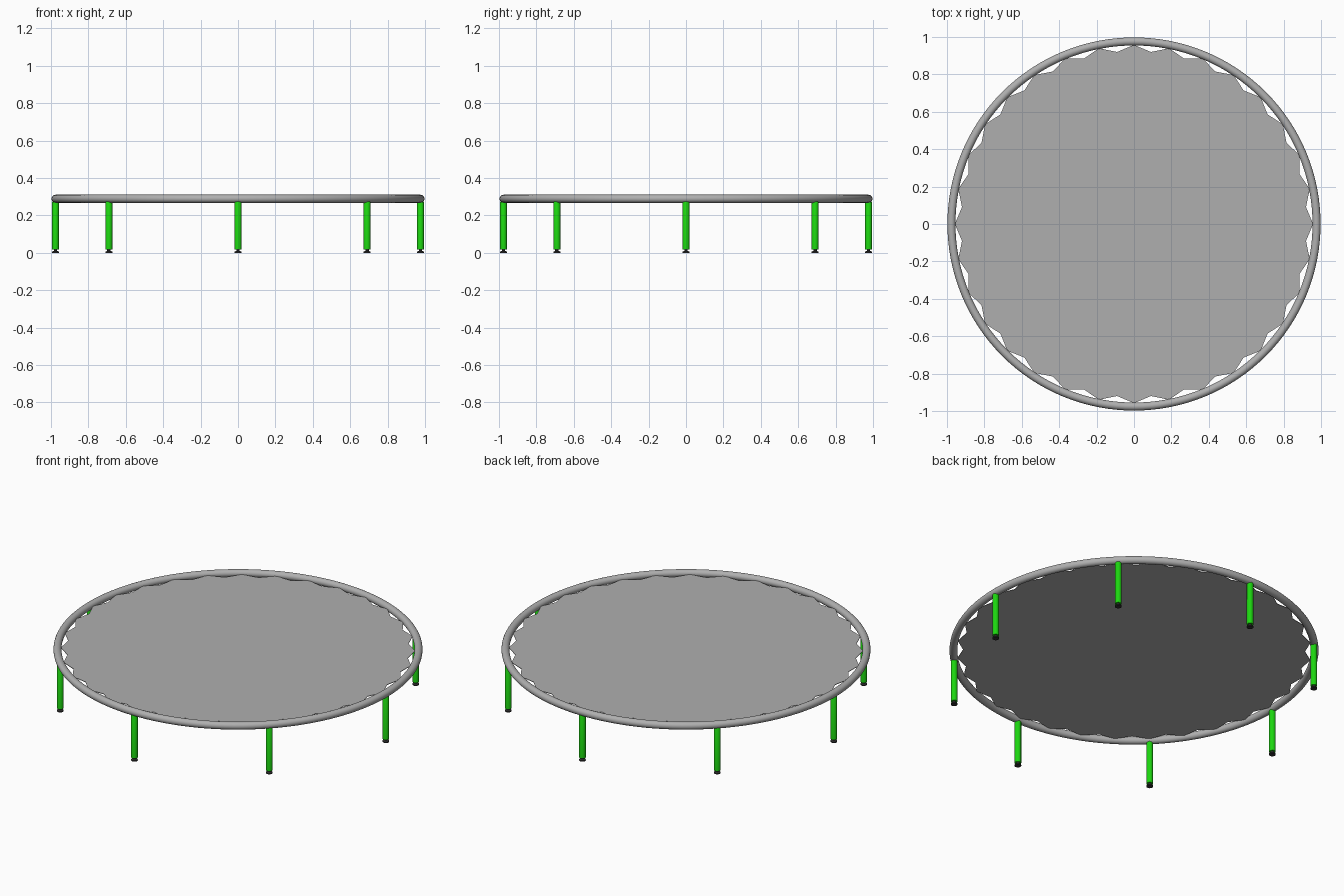
import bpy, bmesh, math

if "Cube" in bpy.data.objects:
    bpy.data.objects.remove(bpy.data.objects["Cube"])

RING_R, TUBE_R, RING_Z = 0.976, 0.0215, 0.289


def material(name, rgb):
    m = bpy.data.materials.new(name)
    m.diffuse_color = (*rgb, 1)
    m.use_nodes = True
    m.node_tree.nodes["Principled BSDF"].inputs["Base Color"].default_value = m.diffuse_color
    return m


grey = material("light grey", (0.43, 0.43, 0.43))
green = material("bright green", (0.012, 0.68, 0.005))
dark = material("dark rubber", (0.03, 0.03, 0.03))


def smooth(obj):
    bpy.ops.object.select_all(action='DESELECT')
    obj.select_set(True)
    bpy.context.view_layer.objects.active = obj
    bpy.ops.object.shade_smooth_by_angle(angle=math.radians(40))


def lathe(name, profile, x, y, mat, sides=20):
    """Revolve a (radius, height) profile around a vertical axis and cap it."""
    bm = bmesh.new()
    rings = [[bm.verts.new((r * math.cos(2 * math.pi * i / sides),
                            r * math.sin(2 * math.pi * i / sides), z))
              for i in range(sides)] for r, z in profile]
    for a, b in zip(rings, rings[1:]):
        for i in range(sides):
            j = (i + 1) % sides
            bm.faces.new((a[i], a[j], b[j], b[i]))
    bm.faces.new(rings[0][::-1])
    bm.faces.new(rings[-1])
    mesh = bpy.data.meshes.new(name)
    bm.to_mesh(mesh)
    bm.free()
    mesh.materials.append(mat)
    obj = bpy.data.objects.new(name, mesh)
    obj.location = (x, y, 0)
    bpy.context.collection.objects.link(obj)
    smooth(obj)


# Round tubular frame
bpy.ops.mesh.primitive_torus_add(major_radius=RING_R, minor_radius=TUBE_R,
                                 major_segments=128, minor_segments=20,
                                 location=(0, 0, RING_Z))
frame = bpy.context.object
frame.name = "frame_ring"
frame.data.materials.append(grey)
smooth(frame)

# Jumping mat: thin sheet with 32 points reaching the frame
bm = bmesh.new()
outline = []
for i in range(64):
    a = math.pi * i / 32
    r = 0.958 if i % 2 == 0 else 0.924
    outline.append(bm.verts.new((r * math.cos(a), r * math.sin(a), 0)))
top = bm.faces.new(outline)
low = bmesh.ops.extrude_face_region(bm, geom=[top])
for v in (g for g in low["geom"] if isinstance(g, bmesh.types.BMVert)):
    v.co.z -= 0.003
bmesh.ops.recalc_face_normals(bm, faces=bm.faces)
mesh = bpy.data.meshes.new("jumping_mat")
bm.to_mesh(mesh)
bm.free()
mesh.materials.append(grey)
mat_obj = bpy.data.objects.new("jumping_mat", mesh)
mat_obj.location.z = RING_Z + 0.001
bpy.context.collection.objects.link(mat_obj)

# Eight legs with rubber feet
for k in range(8):
    a = math.pi * k / 4
    x, y = RING_R * math.cos(a), RING_R * math.sin(a)
    lathe(f"leg_{k + 1}", [(0.018, 0.018), (0.018, 0.27), (0.014, 0.278)], x, y, green)
    lathe(f"foot_{k + 1}", [(0.018, 0), (0.018, 0.006), (0.009, 0.011), (0.009, 0.02)],
          x, y, dark)
